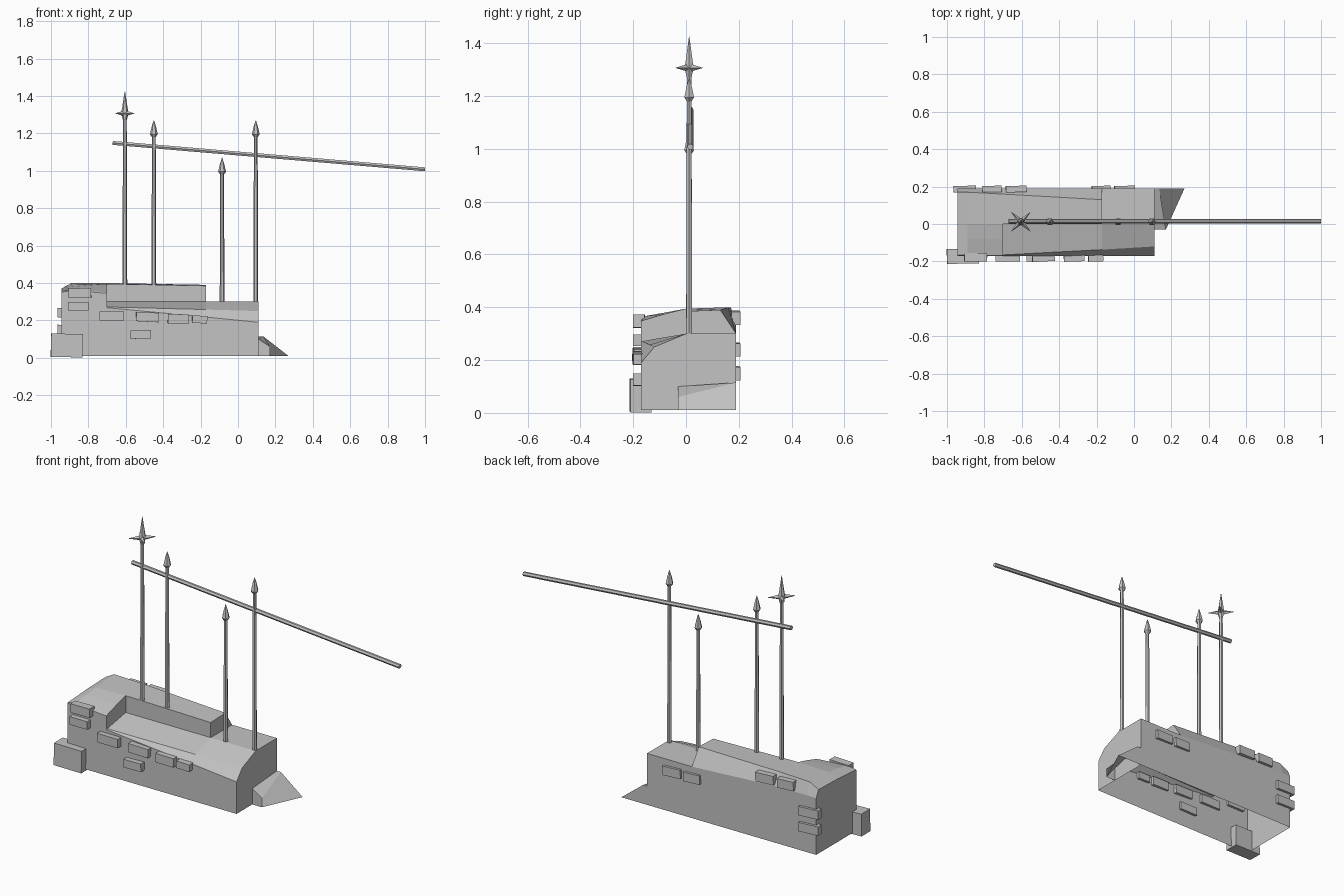
import bpy, bmesh, math
from mathutils import Vector, Matrix

if "Cube" in bpy.data.objects:
    bpy.data.objects.remove(bpy.data.objects["Cube"], do_unlink=True)

GREY = (0.55, 0.55, 0.55, 1)
mat = bpy.data.materials.new("plain grey")
mat.use_nodes = True
mat.diffuse_color = GREY
mat.node_tree.nodes["Principled BSDF"].inputs["Base Color"].default_value = GREY


def finish(name, bm):
    bmesh.ops.recalc_face_normals(bm, faces=bm.faces[:])
    mesh = bpy.data.meshes.new(name)
    bm.to_mesh(mesh)
    bm.free()
    mesh.materials.append(mat)
    obj = bpy.data.objects.new(name, mesh)
    bpy.context.collection.objects.link(obj)
    return obj


def bridge(bm, rings, closed):
    """Join neighbouring rings of vertices with quads."""
    for a, b in zip(rings, rings[1:]):
        n = len(a)
        for i in range(n if closed else n - 1):
            j = (i + 1) % n
            bm.faces.new((a[i], a[j], b[j], b[i]))


def lathe(name, profile, sides=6):
    """Turn a (radius, height) profile around z and cap both ends."""
    bm = bmesh.new()
    rings = [[bm.verts.new((r * math.cos(math.tau * i / sides),
                            r * math.sin(math.tau * i / sides), z))
              for i in range(sides)] for r, z in profile]
    bridge(bm, rings, True)
    bm.faces.new(rings[0])
    bm.faces.new(rings[-1])
    return finish(name, bm)


def brick(name, centre, size, tilt=0):
    bm = bmesh.new()
    bmesh.ops.create_cube(bm, size=1, matrix=Matrix.Diagonal((*size, 1)))
    obj = finish(name, bm)
    obj.location = centre
    obj.rotation_euler = (0, math.radians(tilt), math.radians(tilt))


# Hull: open-bottomed loft; each section gives the top line between both walls
FRONT, BACK, FLOOR = -0.17, 0.19, 0.01
sections = [
    (-0.945, [(FRONT, .35), (-.165, .355), (-.08, .36), (0, .365), (.17, .37), (BACK, .33)]),
    (-0.89, [(FRONT, .36), (-.165, .365), (-.08, .38), (0, .39), (.17, .40), (BACK, .33)]),
    (-0.70, [(FRONT, .345), (-.165, .35), (-.08, .375), (0, .395), (.16, .40), (BACK, .33)]),
    (-0.70, [(FRONT, .268), (-.165, .272), (0, .30), (0, .395), (.16, .40), (BACK, .33)]),
    (-0.17, [(FRONT, .218), (-.137, .258), (0, .30), (0, .385), (.13, .39), (BACK, .30)]),
    (-0.17, [(FRONT, .218), (-.137, .258), (0, .30), (.01, .30), (.13, .30), (BACK, .30)]),
    (0.11, [(FRONT, .19), (-.12, .25), (0, .30), (.01, .30), (.13, .30), (BACK, .30)]),
]
bm = bmesh.new()
rings = [[bm.verts.new((x, y, z)) for y, z in [(FRONT, FLOOR)] + top + [(BACK, FLOOR)]]
         for x, top in sections]
bridge(bm, rings, False)
bm.faces.new(rings[0])
bm.faces.new(rings[-1])
bmesh.ops.remove_doubles(bm, verts=bm.verts[:], dist=0.0005)
finish("hull", bm)

# Ram at the bow, open below
bm = bmesh.new()
a, b, c, d, e, f, g, h = [bm.verts.new(p) for p in (
    (.11, -.03, .01), (.17, -.03, .01), (.27, .19, .01), (.11, .19, .01),
    (.11, -.03, .10), (.17, -.03, .06), (.135, .19, .115), (.11, .19, .115))]
for face in ((a, b, f, e), (b, c, g, f), (e, f, g, h), (c, d, h, g)):
    bm.faces.new(face)
finish("bow_ram", bm)

# Masts with spear tips
MAST_Y = 0.012
masts = [(-0.45, .39, 1.27), (-0.085, .30, 1.07), (0.095, .30, 1.27)]
for i, (x, base, tip) in enumerate(masts):
    mast = lathe(f"spear_mast_{i + 1}", [
        (.013, base - .01), (.010, tip - .09), (.021, tip - .075),
        (.012, tip - .035), (.001, tip)])
    mast.location = (x, MAST_Y, 0)

# Tall mast with its long spike
STAR_X, STAR_Z = -0.605, 1.307
tall = lathe("tall_mast", [(.013, .38), (.010, 1.27), (.020, STAR_Z),
                           (.015, 1.335), (.001, 1.425)])
tall.location = (STAR_X, MAST_Y, 0)

# Four-pointed star around the spike
bm = bmesh.new()
rim = []
for i in range(8):
    r = 0.075 if i % 2 == 0 else 0.018
    ang = math.pi / 4 * (i + 1)
    rim.append(bm.verts.new((r * math.cos(ang), r * math.sin(ang), 0)))
for z in (.016, -.016):
    apex = bm.verts.new((0, 0, z))
    for i in range(8):
        bm.faces.new((rim[i], rim[(i + 1) % 8], apex))
star = finish("mast_star", bm)
star.location = (STAR_X, MAST_Y, STAR_Z)

# Long sloping boom
start, end = Vector((-.67, .016, 1.149)), Vector((1, .016, 1.008))
boom = lathe("boom", [(.012, 0), (.012, (end - start).length)])
boom.location = start
boom.rotation_euler = (end - start).to_track_quat('Z', 'Y').to_euler()

# Bricks set into the front wall: x, z, width, height, tilt
front_bricks = [
    (-.845, .347, .12, .05, -1), (-.855, .275, .11, .045, 0), (-.675, .224, .13, .05, 0),
    (-.485, .218, .12, .05, 3), (-.52, .125, .11, .045, -1), (-.32, .208, .11, .05, 2),
    (-.205, .205, .08, .04, 2)]
for i, (x, z, w, h, tilt) in enumerate(front_bricks):
    brick(f"front_brick_{i + 1}", (x, -.178, z), (w, .045, h), tilt)

# Bricks set into the back wall: x, z, width
back_bricks = [(-.905, .15, .12), (-.905, .24, .12), (-.76, .36, .10),
               (-.63, .36, .11), (-.175, .24, .10), (-.05, .24, .11)]
for i, (x, z, w) in enumerate(back_bricks):
    brick(f"back_brick_{i + 1}", (x, .187, z), (w, .034, .05), 2)

# Large block at the stern corner
brick("stern_block", (-.915, -.172, .066), (.17, .08, .125), 1)
